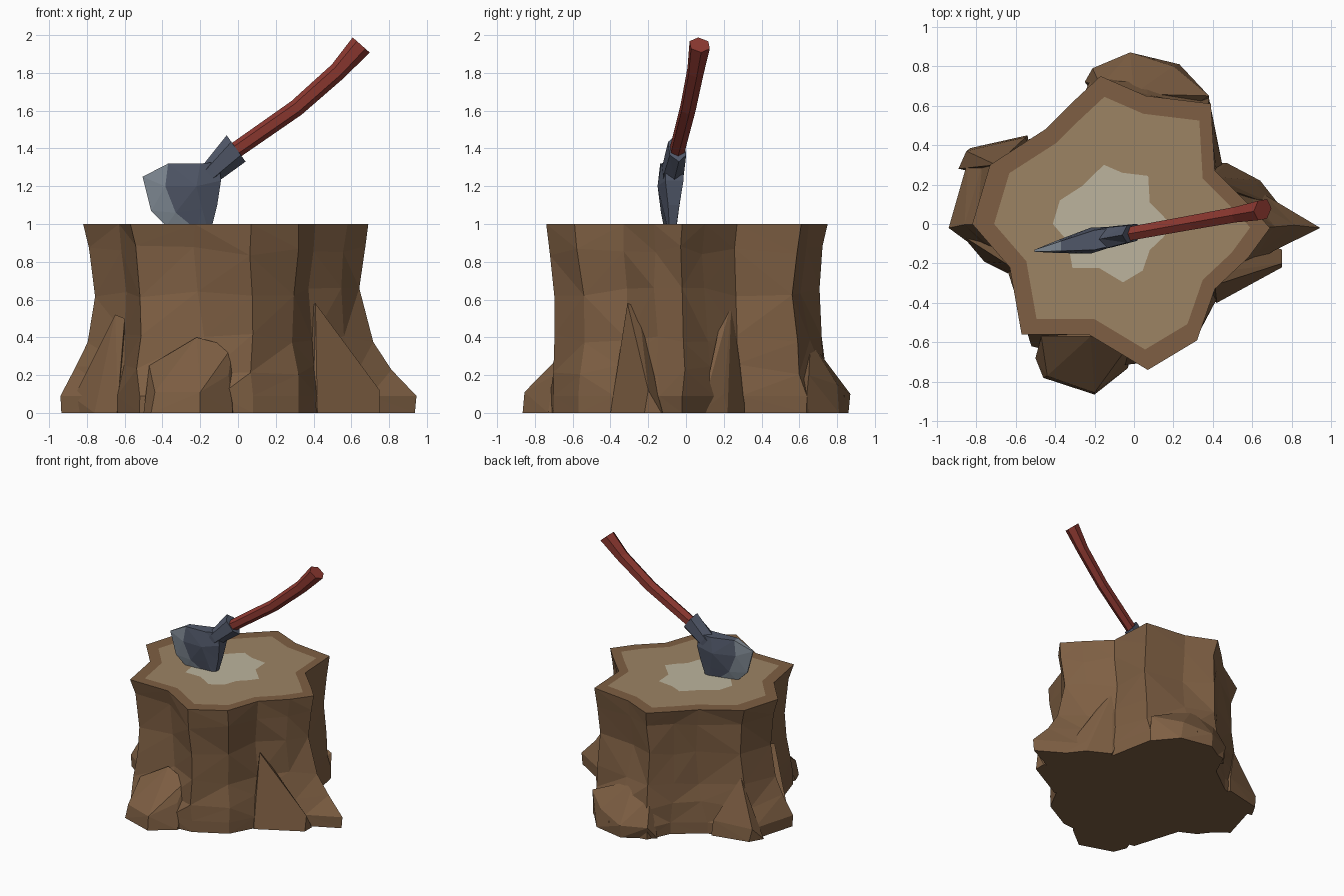
import bpy, bmesh, math, random
from mathutils import Vector

if "Cube" in bpy.data.objects:
    bpy.data.objects.remove(bpy.data.objects["Cube"])

random.seed(4)


def material(name, r, g, b):
    m = bpy.data.materials.new(name)
    lin = [(c / 255 / 12.92) if c < 11 else ((c / 255 + 0.055) / 1.055) ** 2.4 for c in (r, g, b)]
    m.diffuse_color = (*lin, 1)
    m.use_nodes = True
    m.node_tree.nodes["Principled BSDF"].inputs["Base Color"].default_value = m.diffuse_color
    return m


bark = material("bark_brown", 126, 95, 67)
wood = material("cut_wood_tan", 156, 131, 100)
heart = material("heartwood_pale", 188, 180, 157)
steel = material("dark_steel", 80, 87, 104)
edge = material("sharpened_steel", 127, 137, 147)
red = material("handle_red", 140, 56, 48)


def finish(name, bm, mats):
    bmesh.ops.recalc_face_normals(bm, faces=bm.faces)
    me = bpy.data.meshes.new(name)
    bm.to_mesh(me)
    bm.free()
    for m in mats:
        me.materials.append(m)
    ob = bpy.data.objects.new(name, me)
    bpy.context.collection.objects.link(ob)
    return ob


def loft(name, rings, mats, rule=lambda row: 0):
    """Skin closed rings of equal length and cap both ends; rule maps row to material."""
    bm = bmesh.new()
    vs = [[bm.verts.new(p) for p in ring] for ring in rings]
    n = len(vs[0])
    for row in range(len(vs) - 1):
        for i in range(n):
            j = (i + 1) % n
            f = bm.faces.new((vs[row][i], vs[row][j], vs[row + 1][j], vs[row + 1][i]))
            f.material_index = rule(row)
    bm.faces.new(vs[0]).material_index = rule(0)
    bm.faces.new(vs[-1]).material_index = rule(len(vs) - 1)
    bmesh.ops.recalc_face_normals(bm, faces=bm.faces)
    bmesh.ops.triangulate(bm, faces=bm.faces)
    return finish(name, bm, mats)


# Stump trunk: star-like rim at the top blends into a flared foot
top = [(-.17, .75), (.06, .65), (.39, .61), (.41, .27), (.58, .10), (.69, -.02),
       (.58, -.17), (.41, -.33), (.32, -.59), (.07, -.74), (-.23, -.56), (-.57, -.56),
       (-.63, -.22), (-.82, 0), (-.73, .30), (-.45, .48), (-.32, .61)]
foot = [(-.20, .78), (.10, .84), (.38, .64), (.45, .29), (.66, .15), (.945, -.02),
        (.70, -.14), (.42, -.38), (.32, -.57), (.08, -.70), (-.10, -.72), (-.52, -.62),
        (-.64, -.24), (-.94, -.02), (-.84, .33), (-.50, .44), (-.28, .60)]
# height, waist scale of the rim, blend toward the foot
levels = [(0, .95, .97), (.09, .95, 1), (.23, .93, .57), (.40, .92, .22),
          (.64, .93, 0), (.86, .965, 0), (1, 1, 0)]
rings = []
for z, w, f in levels:
    j = .014 if .1 < z < .95 else 0
    ring = []
    for t, b in zip(top, foot):
        p = Vector(t).lerp(Vector((0, 0)), 1 - w).lerp(Vector(b), f)
        ring.append((p.x + random.uniform(-j, j), p.y + random.uniform(-j, j),
                     z + random.uniform(-j, j) * 2))
    rings.append(ring)
# Growth rings on the cut top: bark rim, tan wood, pale heart
for scale, cx in ((.86, -.03), (.40, -.14)):
    rings.append([(cx + (x - cx) * scale, y * scale, 1) for x, y in top])
last = len(levels) - 1
loft("stump_trunk", rings, [bark, wood, heart],
     lambda row: 0 if row <= last else row - last)


# Roots: faceted wedges leaning on the trunk
def root(name, pts):
    bm = bmesh.new()
    for p in pts:
        bm.verts.new(p)
    res = bmesh.ops.convex_hull(bm, input=bm.verts)
    junk = {v for v in res["geom_interior"] + res["geom_unused"]
            if isinstance(v, bmesh.types.BMVert) and v.is_valid}
    if junk:
        bmesh.ops.delete(bm, geom=list(junk), context='VERTS')
    finish(name, bm, [bark])


root("root_right_front", [(.41, -.31, .58), (.38, -.25, .56), (.55, -.27, .28), (.75, -.20, .12),
                          (.75, -.22, 0), (.75, -.13, 0), (.42, -.40, 0), (.40, -.38, .1), (.4, 0, 0)])
root("root_right_back", [(.40, .24, .58), (.41, .20, .57), (.50, .22, .30), (.62, .20, .1),
                         (.64, .22, 0), (.47, .31, 0), (.42, .31, .1), (.75, .08, 0), (.3, .1, 0)])
root("root_front", [(-.22, -.57, .40), (-.03, -.62, .35), (-.47, -.57, .25), (-.50, -.68, 0),
                    (-.46, -.78, 0), (-.44, -.77, .11), (-.20, -.865, 0), (-.20, -.855, .11),
                    (-.03, -.73, 0), (-.05, -.70, .2), (0, -.5, 0), (-.4, -.4, 0)])
root("root_left_front", [(-.65, -.20, .52), (-.60, -.22, .50), (-.72, -.17, .30), (-.87, -.06, .08),
                         (-.87, -.05, 0), (-.64, -.25, 0), (-.64, -.24, .15), (-.76, -.19, 0), (-.6, 0, 0)])
root("root_left_back", [(-.70, .30, .45), (-.76, .33, .28), (-.85, .37, .10), (-.89, .28, 0),
                        (-.83, .385, 0), (-.54, .45, 0), (-.55, .44, .12), (-.5, .2, 0)])
root("root_back", [(0, .66, .38), (-.17, .70, .30), (-.21, .79, .10), (-.02, .87, .10),
                   (-.02, .86, 0), (.23, .81, 0), (.20, .80, .15), (.38, .65, .20),
                   (.38, .63, 0), (-.25, .72, 0), (0, .4, 0)])


# Axe: drawn in its own upright plane (u, z) with t as thickness
def axe(u, z, t=0):
    return (u, -.045 + .18 * u + t, z)


def tube_ring(c, d, a, b, n=6):
    """Section at c, square to direction d; a is the in-plane and b the sideways radius."""
    d = Vector(d).normalized()
    out = []
    for k in range(n):
        s = math.tau * k / n
        out.append(axe(c[0] - d.y * a * math.cos(s), c[1] + d.x * a * math.cos(s), b * math.sin(s)))
    return out


# Axe blade: columns of (u, z, half thickness) from cutting edge to heel
columns = [
    [(-.505, 1.25, .005), (-.46, 1.07, .005), (-.38, .99, .005), (-.25, .93, .005)],
    [(-.37, 1.32, .025), (-.385, 1.20, .033), (-.33, 1.06, .028), (-.22, .97, .015)],
    [(-.20, 1.32, .050), (-.22, 1.20, .066), (-.19, 1.08, .042), (-.16, .97, .022)],
    [(-.10, 1.33, .045), (-.09, 1.23, .048), (-.11, 1.10, .030), (-.14, .98, .018)]]
loft("axe_blade",
     [[axe(u, z, t) for u, z, t in col] + [axe(u, z, -t) for u, z, t in reversed(col)] for col in columns],
     [steel, edge], lambda row: 1 if row == 0 else 0)

# Axe socket: flaring collar around the handle
direction = (.81, .58)
loft("axe_socket", [tube_ring((-.21, 1.21), direction, .045, .05),
                    tube_ring((-.135, 1.28), direction, .062, .062),
                    tube_ring((-.01, 1.40), direction, .086, .050)], [steel])

# Axe handle: six-sided curved shaft, thicker at the grip end
path = [(-.08, 1.345), (-.02, 1.385), (.31, 1.615), (.53, 1.81), (.652, 1.948)]
radii = [.042, .043, .045, .048, .060]
shaft = []
for i, c in enumerate(path):
    a, b = path[max(i - 1, 0)], path[min(i + 1, len(path) - 1)]
    shaft.append(tube_ring(c, (b[0] - a[0], b[1] - a[1]), radii[i], radii[i] * .95))
loft("axe_handle", shaft, [red])
